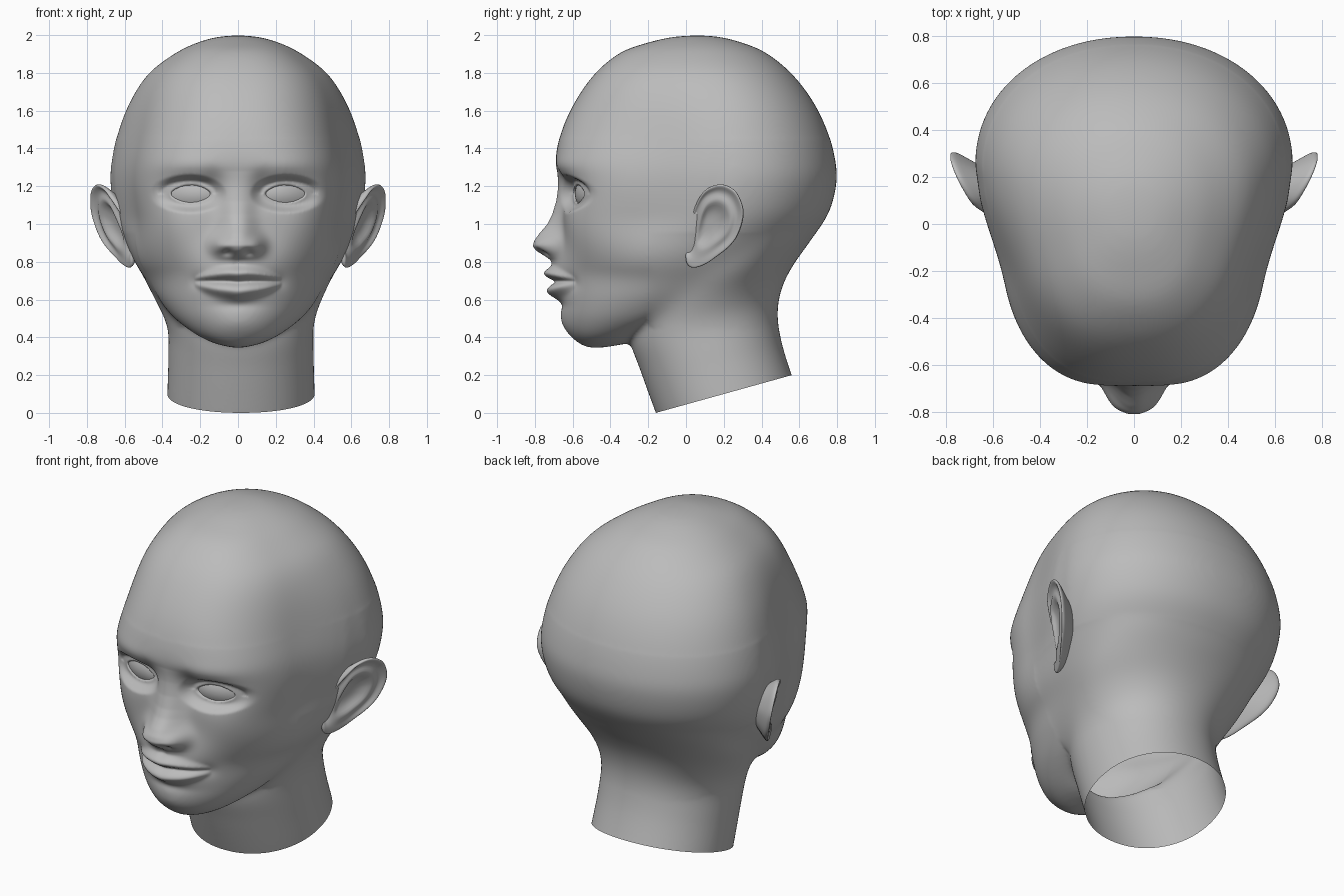
import bpy, bmesh, math

if "Cube" in bpy.data.objects:
    bpy.data.objects.remove(bpy.data.objects["Cube"])

skin = bpy.data.materials.new("plain_grey")
skin.diffuse_color = (0.5, 0.5, 0.5, 1)
skin.use_nodes = True
skin.node_tree.nodes["Principled BSDF"].inputs["Base Color"].default_value = skin.diffuse_color


def ramp(a, b, v):
    t = min(1, max(0, (v - a) / (b - a)))
    return t * t * (3 - 2 * t)


def catmull(rows, n, cyclic=False):
    """Smooth curve through rows of numbers, n steps per span."""
    out, m = [], len(rows)
    at = (lambda i: rows[i % m]) if cyclic else (lambda i: rows[min(m - 1, max(0, i))])
    for i in range(m if cyclic else m - 1):
        p = [at(i + k) for k in (-1, 0, 1, 2)]
        for j in range(n):
            t = j / n
            out.append([0.5 * (2 * b + (c - a) * t + (2 * a - 5 * b + 4 * c - d) * t * t
                               + (3 * b - a - 3 * c + d) * t ** 3) for a, b, c, d in zip(*p)])
    if not cyclic:
        out.append(list(rows[-1]))
    return out


def loft(bm, rings, cap=True):
    vs = [[bm.verts.new(p) for p in r] for r in rings]
    n = len(vs[0])
    for a, b in zip(vs, vs[1:]):
        for i in range(n):
            bm.faces.new((a[i], a[(i + 1) % n], b[(i + 1) % n], b[i]))
    if cap:
        bm.faces.new(vs[0])
        bm.faces.new(vs[-1])


def power(v, n):
    return math.copysign(abs(v) ** (2 / n), v)


def make(name, bm):
    me = bpy.data.meshes.new(name)
    bm.to_mesh(me)
    bm.free()
    ob = bpy.data.objects.new(name, me)
    bpy.context.collection.objects.link(ob)
    me.materials.append(skin)
    me.shade_smooth()
    return ob


ANGLES = [2 * math.pi * i / 96 for i in range(96)]

# Skull and jaw sections: z, front y, back y, half width, y of widest point
SKULL = [(2.0, .04, .09, .02, .065), (1.99, -.08, .19, .12, .07), (1.96, -.205, .30, .22, .08),
         (1.91, -.345, .42, .325, .1), (1.80, -.48, .557, .472, .15), (1.65, -.587, .673, .572, .2),
         (1.49, -.66, .75, .635, .23), (1.34, -.69, .79, .668, .25), (1.22, -.67, .797, .676, .25),
         (1.07, -.655, .76, .655, .22), (.94, -.65, .68, .615, .15), (.80, -.66, .575, .55, .05),
         (.70, -.665, .45, .485, 0), (.60, -.665, .2, .42, -.12), (.50, -.655, -.05, .335, -.25),
         (.42, -.62, -.22, .23, -.38), (.37, -.57, -.31, .13, -.44), (.345, -.52, -.44, .03, -.48)]


def skull_ring(row):
    z, yf, yb, w, yw = row
    f = 1.15 * ramp(.72, 1.05, z) * (1 - .6 * ramp(1.15, 1.65, z))
    taper = .14 * ramp(.75, 1.05, z) * (1 - .5 * ramp(1.4, 1.8, z))
    pts = []
    for t in ANGLES:
        n = 2 + f if math.sin(t) < 0 else 2.1
        x, s = w * power(math.cos(t), n), power(math.sin(t), n)
        x *= 1 - taper * ramp(0, .55, -s)
        pts.append((x, yw + s * (yb - yw if s > 0 else yw - yf), z))
    return pts


# Neck sections: front y, front z, back y, back z, half width
NECK = [(-.12, -.1, .60, .10, .39), (-.16, 0, .56, .2, .39), (-.24, .22, .505, .38, .385),
        (-.30, .40, .485, .54, .39), (-.28, .55, .515, .68, .45), (-.2, .7, .58, .80, .515),
        (-.1, .9, .67, .93, .56)]


def neck_ring(row):
    fy, fz, by, bz, w = row
    pts = []
    for t in ANGLES:
        s = power(math.sin(t), 2.1)
        shift = .016 * ramp(.6, .3, fz)
        pts.append((shift + w * power(math.cos(t), 2.1), (fy + by + (by - fy) * s) / 2,
                    (fz + bz + (bz - fz) * s) / 2))
    return pts


bm = bmesh.new()
loft(bm, [skull_ring(r) for r in catmull(SKULL, 6)])
loft(bm, [neck_ring(r) for r in catmull(NECK, 6)])
bmesh.ops.recalc_face_normals(bm, faces=bm.faces)
rough = make("rough_head", bm)

# Fuse skull and neck into one skin
mod = rough.modifiers.new("fuse", 'REMESH')
mod.mode = 'VOXEL'
mod.voxel_size = .012
bpy.context.view_layer.update()
fused = bpy.data.meshes.new_from_object(rough.evaluated_get(bpy.context.evaluated_depsgraph_get()))
bpy.data.objects.remove(rough)
bm = bmesh.new()
bm.from_mesh(fused)


def relax(verts, times):
    for _ in range(times):
        bmesh.ops.smooth_vert(bm, verts=verts, factor=.5, use_axis_x=True,
                              use_axis_y=True, use_axis_z=True)


relax(bm.verts[:], 16)
# soften the skull, jaw and neck junction, and the crown
relax([v for v in bm.verts if v.co.y > -.2 and .45 < v.co.z < .95], 70)
relax([v for v in bm.verts if v.co.z > 1.45], 40)

# Open, slanted neck end
bmesh.ops.bisect_plane(bm, geom=bm.verts[:] + bm.edges[:] + bm.faces[:], plane_co=(0, -.16, 0),
                       plane_no=(0, .2, -.72), clear_outer=True)


# Finer mesh on the face
def on_face(co):
    return abs(co.x) < .42 and .55 < co.z < 1.3 and co.y < -.4


fine = {e for f in bm.faces if on_face(f.calc_center_median()) for e in f.edges}
bmesh.ops.subdivide_edges(bm, edges=list(fine), cuts=1, use_grid_fill=True)

# Face features: height towards the front, by x and z
EX, EZ = .25, 1.16
NOSE = [(1.28, 0), (1.2, .012), (1.12, .03), (1.05, .055), (1.0, .082), (.95, .122), (.915, .14),
        (.885, .14), (.86, .115), (.835, .065), (.81, .02), (.785, 0)]
# x, z, x radius, z radius, height (mirrored)
BUMPS = [(.1, .89, .05, .05, .055), (.055, .85, .028, .018, -.025), (.26, 1.18, .16, .085, -.035),
         (.13, 1.19, .055, .08, -.025), (.25, 1.31, .17, .05, .008), (.33, .97, .12, .12, .008),
         (.22, .695, .04, .04, -.012)]


def eye_y(dx, dz):
    return -.58 + .25 * dx + 2 * dx * dx + 5 * dz * dz


def gauss(x, z, sx, sz):
    return math.exp(-(x / sx) ** 2 - (z / sz) ** 2)


def nose(z):
    for (z1, h1), (z0, h0) in zip(NOSE, NOSE[1:]):
        if z0 <= z <= z1:
            return h0 + (h1 - h0) * (z - z0) / (z1 - z0)
    return 0


def relief(x, z):
    h = nose(z) * math.exp(-(x / (.095 - .015 * ramp(.95, 1.1, z))) ** 2.4)
    h += sum(b[4] * gauss(x - b[0], z - b[1], b[2], b[3]) for b in BUMPS)
    h += .052 * gauss(x, z - .76, .2, .12) + .01 * gauss(x, z - .47, .12, .06)
    h -= .012 * gauss(x, z - .572, .12, .03) + .008 * gauss(x, z - .8, .025, .03)
    # lips, closing towards the corners
    u = min(1, x / .23)
    lip = 1 - u * u
    d = (z - .697 + .004 * math.exp(-(x / .04) ** 2)) / (.3 + .7 * lip)
    h += lip ** .7 * (.04 * math.exp(-((d - .045) / .03) ** 2)
                      + .052 * math.exp(-((d + .052) / .038) ** 2)
                      - .022 * math.exp(-(d / .014) ** 2))
    return h


for v in bm.verts:
    x, y, z = abs(v.co.x), v.co.y, v.co.z
    if y > -.3 or z < .37 or z > 1.5:
        continue
    y -= relief(x, z) * ramp(-.3, -.42, y)
    # eyelids around an open slot
    dx, dz = x - EX, z - EZ
    u = min(1, abs(dx) / .105)
    e = math.hypot(dx / .105, dz / (.045 * (1 - .3 * u * u)))
    e2 = math.hypot(dx / (.1 if dx < 0 else .12), dz / .055)
    if e2 < 2:
        lid = eye_y(dx, dz) - .011 + .031 * ramp(1.05, .9, e)
        y += (lid - y) * ramp(1.9, .9, e2)
        if dz > 0:
            y += .005 * math.exp(-((e2 - 1.3) / .14) ** 2)
    v.co.y = y
relax([v for v in bm.verts if on_face(v.co)], 3)
make("head", bm)

# Ear outline (y, z) and section profile (radius, offset outwards)
EAR = [(.10, 1.18), (.18, 1.212), (.25, 1.187), (.29, 1.13), (.307, 1.05), (.28, .95), (.23, .88),
       (.16, .825), (.10, .785), (.035, .767), (.0, .80), (.0, .90), (.02, 1.0), (.05, 1.10)]
FRONT = [(.03, -.035), (.22, -.035), (.4, -.025), (.54, 0), (.64, .0), (.76, -.014), (.86, -.008),
         (.93, .008), (.98, .008)]
BACK = [(1, -.005), (.98, -.018), (.88, -.04), (.65, -.09), (.4, -.14)]
outline = catmull(EAR, 4, True)
CY, CZ = .13, 1.0


def ear_ring(r, off, side, front):
    pts = []
    for y, z in outline:
        y, z = CY + (y - CY) * r, CZ + (z - CZ) * r
        o = off * ramp(.79, .93, z) if front else off
        o -= .04 * ramp(.09, .0, y) * ramp(.81, .9, z)
        pts.append((side * (.608 + .5 * y + .2 * (z - 1) + o), y, z))
    return pts


for side, label in ((1, "left"), (-1, "right")):
    bm = bmesh.new()
    loft(bm, [ear_ring(r, o, side, True) for r, o in FRONT]
         + [ear_ring(r, o, side, False) for r, o in BACK])
    bmesh.ops.recalc_face_normals(bm, faces=bm.faces)
    ear = make(label + "_ear", bm)
    ear.modifiers.new("smooth", 'SUBSURF').levels = 1

    # Eye: domed patch behind the lids
    bm = bmesh.new()
    rings = []
    for i in range(1, 13):
        pts = []
        for t in ANGLES[::2]:
            dx, dz = .115 * i / 12 * math.cos(t), .055 * i / 12 * math.sin(t)
            pts.append((side * (EX + dx), eye_y(dx, dz), EZ + dz))
        rings.append(pts)
    loft(bm, rings, cap=False)
    bm.verts.ensure_lookup_table()
    bm.faces.new(bm.verts[:48])
    bmesh.ops.recalc_face_normals(bm, faces=bm.faces)
    if sum(f.normal.y for f in bm.faces) > 0:
        bmesh.ops.reverse_faces(bm, faces=bm.faces)
    make(label + "_eye", bm)
